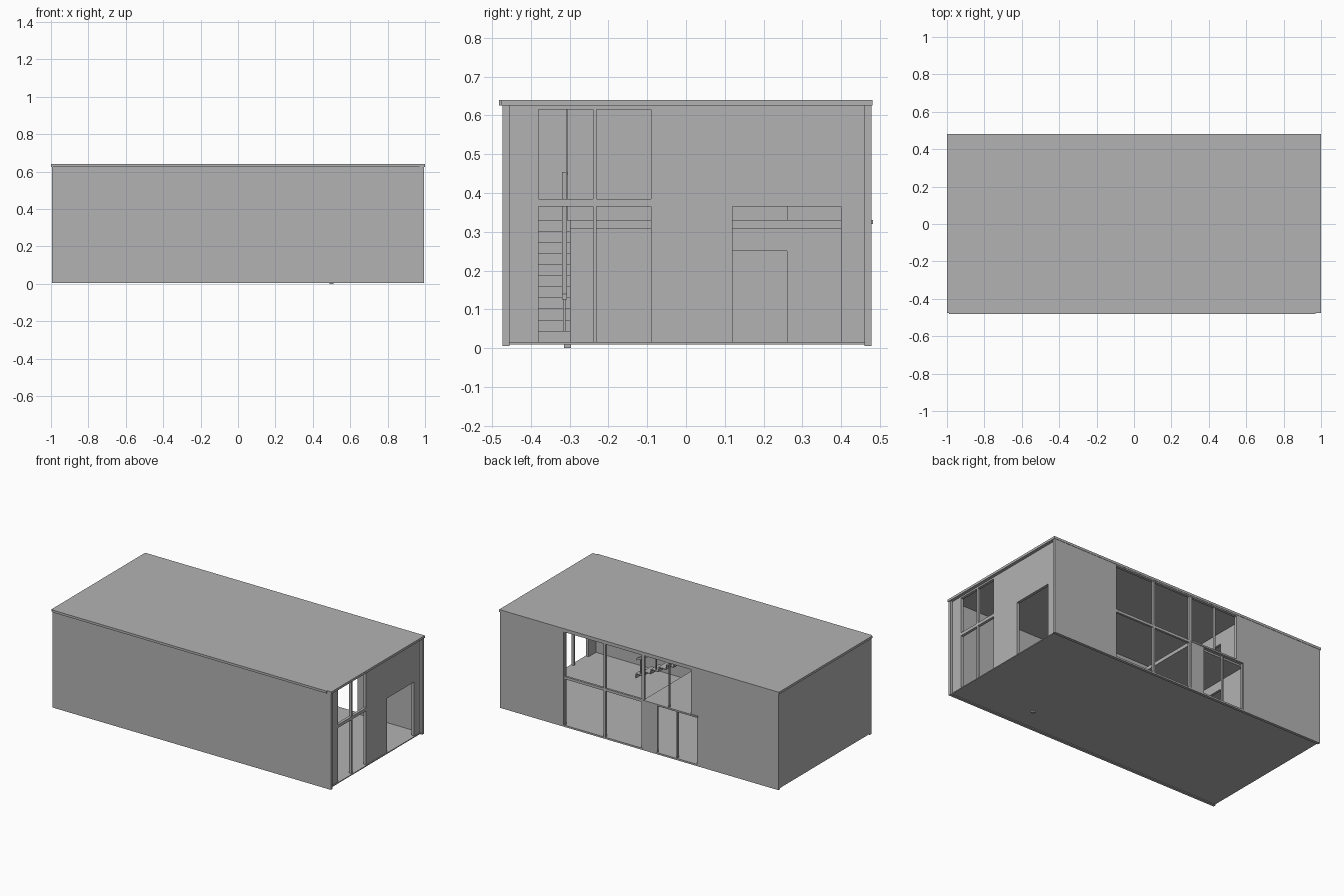
import bpy, bmesh, math
from mathutils import Vector

old = bpy.data.objects.get("Cube")
if old:
    bpy.data.objects.remove(old, do_unlink=True)

grey = bpy.data.materials.new("plain_grey")
grey.use_nodes = True
colour = (0.45, 0.45, 0.45, 1)
grey.diffuse_color = colour
grey.node_tree.nodes["Principled BSDF"].inputs["Base Color"].default_value = colour


def finish(name, bm):
    mesh = bpy.data.meshes.new(name)
    bm.to_mesh(mesh)
    bm.free()
    mesh.materials.append(grey)
    obj = bpy.data.objects.new(name, mesh)
    bpy.context.collection.objects.link(obj)
    return obj


def box(name, x, y, z):
    """Box from a (low, high) pair on each axis."""
    bm = bmesh.new()
    bmesh.ops.create_cube(bm, size=1)
    for v in bm.verts:
        v.co = Vector([(a + b) / 2 + c * (b - a) for (a, b), c in zip((x, y, z), v.co)])
    return finish(name, bm)


def wall(name, axis, low, high, span, height, openings=()):
    """Wall normal to an axis, with rectangular openings (a0, a1, z0, z1)."""
    us = sorted({*span, *(u for o in openings for u in o[:2])})
    zs = sorted({*height, *(z for o in openings for z in o[2:])})
    bm = bmesh.new()

    def place(u, z):
        return (low, u, z) if axis == "x" else (u, low, z)

    for u0, u1 in zip(us, us[1:]):
        for z0, z1 in zip(zs, zs[1:]):
            u, z = (u0 + u1) / 2, (z0 + z1) / 2
            if any(o[0] < u < o[1] and o[2] < z < o[3] for o in openings):
                continue
            corners = ((u0, z0), (u1, z0), (u1, z1), (u0, z1))
            bm.faces.new([bm.verts.new(place(*c)) for c in corners])
    bmesh.ops.remove_doubles(bm, verts=bm.verts, dist=0.0001)
    bmesh.ops.recalc_face_normals(bm, faces=bm.faces)
    shift = Vector((high - low, 0, 0) if axis == "x" else (0, high - low, 0))
    # thicken by extruding the sheet
    old_faces = bm.faces[:]
    new = bmesh.ops.extrude_face_region(bm, geom=old_faces, use_keep_orig=True)["geom"]
    bmesh.ops.translate(bm, vec=shift, verts=[g for g in new if isinstance(g, bmesh.types.BMVert)])
    bmesh.ops.recalc_face_normals(bm, faces=bm.faces)
    return finish(name, bm)


# Shell
BASE, FLOOR, UPPER, TOP = 0.005, 0.016, 0.33, 0.625
box("ground_floor", (-0.985, 0.985), (-0.465, 0.47), (0.01, FLOOR))
box("roof", (-1, 1), (-0.475, 0.48), (TOP, 0.64))
box("front_fascia", (-0.99, 0.97), (-0.482, -0.475), (TOP, 0.64))
wall("front_wall", "y", -0.473, -0.455, (-0.995, 0.995), (BASE, TOP))
wall("blank_end_wall", "x", -0.992, -0.975, (-0.455, 0.46), (0.01, TOP))

# Glazed end wall
end_openings = [(y0, y1, z0, z1) for y0, y1 in ((-0.38, -0.24), (-0.23, -0.09))
                for z0, z1 in ((FLOOR, 0.365), (0.385, 0.615))]
end_openings.append((0.12, 0.40, FLOOR, 0.365))
wall("glazed_end_wall", "x", 0.962, 0.98, (-0.455, 0.46), (0.01, TOP), end_openings)

# Back wall with the tall window, high window and double door
tall_window = (-0.03, 0.54, FLOOR, 0.617)
high_window = (-0.37, -0.03, UPPER, 0.617)
double_door = (-0.42, -0.12, FLOOR, 0.318)
wall("back_wall", "y", 0.46, 0.478, (-0.995, 0.995), (BASE, TOP),
     (tall_window, high_window, double_door))
for name, x, half, z in (("tall_mullion", 0.25, 0.008, tall_window[2:]),
                         ("side_mullion", -0.025, 0.01, tall_window[2:]),
                         ("high_mullion", -0.21, 0.003, high_window[2:]),
                         ("door_meeting_stile", -0.27, 0.003, double_door[2:])):
    box(name, (x - half, x + half), (0.462, 0.476), z)
box("tall_window_transom", (-0.03, 0.54), (0.462, 0.476), (0.313, UPPER))
box("high_window_sill", (-0.42, -0.03), (0.462, 0.482), (0.32, UPPER))
for x in (0.536, -0.124, -0.416):
    z = tall_window[2:] if x > 0 else double_door[2:]
    box("window_jamb", (x - 0.004, x + 0.004), (0.462, 0.476), z)

# Upper floor and inner partitions
box("upper_floor", (-0.975, -0.03), (-0.455, 0.46), (0.307, UPPER))
wall("lower_partition", "x", -0.445, -0.43, (-0.455, 0.46), (FLOOR, 0.307),
     [(0.06, 0.26, FLOOR, 0.25)])
wall("upper_partition", "x", -0.445, -0.43, (-0.455, 0.46), (UPPER, TOP),
     [(0.06, 0.26, UPPER, 0.55)])
wall("landing_partition", "y", -0.309, -0.304, (-0.43, -0.03), (UPPER, TOP))

# Stairs rising towards the upper floor
STEPS = 11
run, rise = 0.6 / STEPS, (UPPER - FLOOR) / STEPS
for i in range(STEPS):
    x, z = 0.57 - i * run, FLOOR + i * rise
    box("stair_riser", (x - 0.005, x), (-0.38, -0.298), (z, z + rise))
    box("stair_tread", (x - run, x), (-0.38, -0.298), (z + rise - 0.005, z + rise))

# Sloping handrail on thin posts
rail = box("handrail", (-0.03, 0.57), (-0.32, -0.307), (0.125, 0.14))
for v in rail.data.vertices:
    v.co.z += (0.57 - v.co.x) / 0.6 * (UPPER - FLOOR)
for i in range(0, STEPS, 2):
    x, z = 0.57 - (i + 0.5) * run, FLOOR + (i + 1) * rise
    box("rail_post", (x - 0.003, x + 0.003), (-0.317, -0.311), (z, z + 0.1))
box("stair_foot", (0.49, 0.51), (-0.315, -0.297), (0, 0.012))
